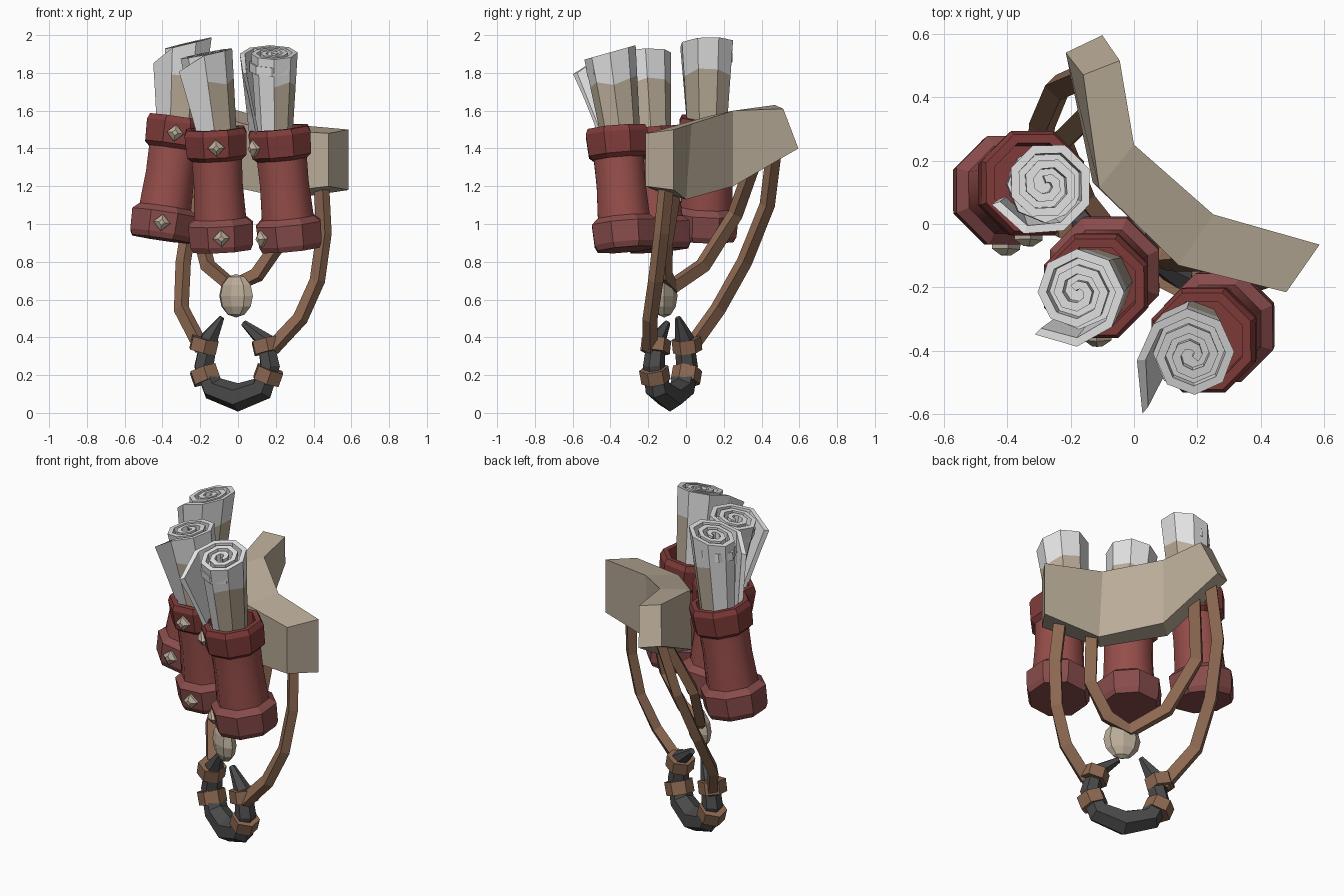
import bpy, bmesh, math
from mathutils import Vector as V

if "Cube" in bpy.data.objects:
    bpy.data.objects.remove(bpy.data.objects["Cube"])


def srgb(r, g, b):
    return tuple(((c / 255 + 0.055) / 1.055) ** 2.4 for c in (r, g, b)) + (1,)


def material(name, *rgb):
    m = bpy.data.materials.new(name)
    m.diffuse_color = srgb(*rgb)
    m.use_nodes = True
    m.node_tree.nodes["Principled BSDF"].inputs["Base Color"].default_value = m.diffuse_color
    return m


RED = material("red leather", 150, 78, 74)
DARK_RED = material("dark red trim", 128, 60, 58)
DUSTY_RED = material("dusty red trim", 136, 76, 75)
TAN = material("tan hide", 186, 172, 152)
BROWN = material("brown strap", 140, 104, 81)
BLACK = material("charcoal horn", 74, 74, 75)
PAPER = material("white paper", 226, 226, 227)


def loft(name, sections, mats, rule=None, smooth=None):
    """Skin equal-sized closed sections, cap both ends."""
    bm = bmesh.new()
    rows = [[bm.verts.new(p) for p in s] for s in sections]
    n = len(rows[0])
    for i in range(len(rows) - 1):
        for j in range(n):
            k = (j + 1) % n
            f = bm.faces.new((rows[i][j], rows[i][k], rows[i + 1][k], rows[i + 1][j]))
            f.material_index = rule(i, j) if rule else 0
    bm.faces.new(rows[0])
    bm.faces.new(rows[-1])
    bmesh.ops.recalc_face_normals(bm, faces=bm.faces[:])
    mesh = bpy.data.meshes.new(name)
    bm.to_mesh(mesh)
    bm.free()
    for m in mats:
        mesh.materials.append(m)
    ob = bpy.data.objects.new(name, mesh)
    bpy.context.collection.objects.link(ob)
    if smooth:
        bpy.ops.object.select_all(action='DESELECT')
        ob.select_set(True)
        bpy.context.view_layer.objects.active = ob
        bpy.ops.object.shade_smooth_by_angle(angle=math.radians(smooth))
    return ob


def tube(name, pts, radii, sides, mat, ref, turn=0.0):
    """Sweep an elliptical polygon; radii are (across, along ref) pairs."""
    pts = [V(p) for p in pts]
    out = []
    for i, p in enumerate(pts):
        t = (pts[min(i + 1, len(pts) - 1)] - pts[max(i - 1, 0)]).normalized()
        s = t.cross(V(ref)).normalized()
        n = s.cross(t)
        a, b = radii[i]
        angs = [turn + math.tau * k / sides for k in range(sides)]
        out.append([p + s * a * math.cos(g) + n * b * math.sin(g) for g in angs])
    return loft(name, out, [mat])


def lathe(name, p0, p1, profile, mat, sides=8, smooth=None):
    """Turn a (height, radius) profile round the axis p0-p1."""
    p0, p1 = V(p0), V(p1)
    ax = (p1 - p0).normalized()
    x = V((0, 1, 0)).cross(ax).normalized()
    y = ax.cross(x)
    secs = []
    for h, r in profile:
        secs.append([p0 + ax * h + x * r * math.cos(a) + y * r * math.sin(a)
                     for a in (math.tau * (k + 0.5) / sides for k in range(sides))])
    return loft(name, secs, [mat], smooth=smooth)


def stud(name, p0, p1, h, r, deg):
    """Diamond stud on a pouch rim."""
    p0, ax = V(p0), (V(p1) - V(p0)).normalized()
    d = V((math.cos(math.radians(deg)), math.sin(math.radians(deg)), 0))
    d = (d - ax * d.dot(ax)).normalized()
    s = ax.cross(d)
    c = p0 + ax * h + d * r
    secs = [[c + d * o + (ax * math.cos(k * math.pi / 2) + s * math.sin(k * math.pi / 2)) * w
             for k in range(4)] for o, w in ((-0.03, 0.045), (0.008, 0.045), (0.028, 0.016))]
    loft(name, secs, [TAN])


def scroll(name, b, t, rb, rt, slope, start, way, flap):
    """Rolled sheet with a spiral top and a loose outer edge."""
    b, t, n = V(b), V(t), 8
    count = int(n * 2.75) + 1

    def point(ang, r, h, drop=0.0):
        off = V((math.cos(ang), math.sin(ang), 0)) * r
        p = b.lerp(t, h) + off
        p.z += (slope[0] * off.x + slope[1] * off.y - drop) * h
        return p

    secs, angs = [], []
    for i in range(count):
        a = math.radians(start) + way * math.tau * i / n
        angs.append(a)
        squeeze = 1 - 0.3 * i / n
        deep = 1.0 if i < n + 3 else 0.2
        loose, drop = (flap, 0.06) if i == 0 else (0.06, 0.0) if i == 1 else (0, 0)
        ring = []
        for h, thick in ((0, 0), (0.35, 0), (0.68 + 0.035 * math.sin(i * 2.3), 0),
                         (1, 0), (1, 0.028), (0, 0.028)):
            h = 1 - (1 - h) * deep
            r = (rb + (rt - rb) * h) * squeeze * (1 + loose * h)
            ring.append(point(a, max(r - thick, 0.004), h, drop))
        secs.append(ring)

    def stain(i, j):
        mid = (angs[i] + angs[min(i + 1, count - 1)]) / 2
        return 1 if j < 2 and i < n + 2 and math.cos(mid) > -0.2 else 0

    loft(name, secs, [PAPER, TAN], stain)
    # floor of the spiral groove
    loft(name + "_core", [[point(math.tau * k / n, rt * 0.72, h) for k in range(n)]
                          for h in (0.8, 0.9)], [PAPER])


# Pouches: bottom, top, stud angle, then scroll bottom, top, slope, start, direction, flap
POUCHES = {
    "left": ((-0.41, 0.10, 0.92), (-0.315, 0.13, 1.56), -92,
             (-0.31, 0.12, 1.45), (-0.275, 0.125, 1.955), (0.24, 0.03), 200, 1, 0.1),
    "middle": ((-0.085, -0.14, 0.86), (-0.122, -0.20, 1.52), -90,
               (-0.115, -0.18, 1.42), (-0.18, -0.215, 1.90), (0.2, 0.05), -135, 1, 0.12),
    "right": ((0.28, -0.315, 0.865), (0.215, -0.37, 1.52), -148,
              (0.185, -0.35, 1.42), (0.18, -0.415, 1.905), (0.0, 0.28), -130, -1, 0.42),
}
for side, (p0, p1, deg, sb, st, slope, start, way, flap) in POUCHES.items():
    lathe(side + "_pouch_body", p0, p1,
          [(0.02, 0.15), (0.15, 0.15), (0.35, 0.14), (0.54, 0.145)], RED, smooth=50)
    lathe(side + "_pouch_base", p0, p1,
          [(0, 0.165), (0.03, 0.18), (0.14, 0.186), (0.175, 0.145)], DUSTY_RED)
    lathe(side + "_pouch_rim", p0, p1,
          [(0.48, 0.14), (0.505, 0.17), (0.62, 0.178), (0.65, 0.165), (0.65, 0.135),
           (0.56, 0.13)], DARK_RED)
    stud(side + "_upper_stud", p0, p1, 0.56, 0.168, deg)
    stud(side + "_lower_stud", p0, p1, 0.08, 0.175, deg)
    scroll(side + "_scroll", sb, st, 0.125, 0.168, slope, start, way, flap)

# Hide belt: each section is inner top, outer top, outer bottom, inner bottom
loft("hide_belt", [
    [V(p) for p in ((-0.16, 0.47, 1.63), (-0.045, 0.515, 1.61), (-0.10, 0.595, 1.40), (-0.215, 0.54, 1.42))],
    [V(p) for p in ((-0.11, 0.115, 1.57), (0.0, 0.25, 1.60), (0.0, 0.25, 1.20), (-0.13, 0.13, 1.22))],
    [V(p) for p in ((0.14, -0.13, 1.50), (0.25, 0.03, 1.53), (0.25, 0.0, 1.13), (0.14, -0.12, 1.16))],
    [V(p) for p in ((0.48, -0.215, 1.48), (0.585, -0.065, 1.50), (0.585, -0.065, 1.18), (0.48, -0.215, 1.20))],
], [TAN])

# Open horn ring, lying in a slanted upright plane
REF = (0.5, 1, 0)


def on_plane(x, z):
    return V((x, -0.085 - 0.5 * x, z))


HORN = [(-0.085, 0.505, 0.015), (-0.15, 0.40, 0.05), (-0.18, 0.25, 0.058), (-0.13, 0.13, 0.068),
        (0, 0.082, 0.075), (0.13, 0.13, 0.068), (0.17, 0.25, 0.058), (0.145, 0.38, 0.05),
        (0.03, 0.475, 0.018)]
tube("horn_ring", [on_plane(x, z) for x, z, r in HORN], [(r, r) for x, z, r in HORN],
     6, BLACK, REF)

# Leather cuffs around the horn
for i, (x, z, dx) in enumerate([(-0.18, 0.36, 0.008), (-0.175, 0.2, -0.012),
                                (0.15, 0.355, -0.008), (0.16, 0.2, 0.012)]):
    tube("cuff_%d" % (i + 1), [on_plane(x - dx, z - 0.035), on_plane(x + dx, z + 0.035)],
         [(0.08, 0.078)] * 2, 6, BROWN, REF)

# Straps
STRAPS = {
    "left_strap": [(-0.15, 0.47, 1.42), (-0.24, 0.43, 1.10), (-0.29, 0.31, 0.80),
                   (-0.30, 0.17, 0.55), (-0.19, 0.02, 0.34)],
    "right_strap": [(0.44, -0.10, 1.24), (0.455, -0.13, 0.95), (0.42, -0.16, 0.70),
                    (0.33, -0.19, 0.50), (0.18, -0.19, 0.34)],
    "hanging_loop": [(0.25, -0.06, 1.20), (0.22, -0.11, 0.90), (0.10, -0.11, 0.73),
                     (-0.03, -0.07, 0.67), (-0.16, 0.09, 0.78), (-0.23, 0.26, 1.05),
                     (-0.12, 0.37, 1.36)],
}
for name, path in STRAPS.items():
    tube(name, path, [(0.046, 0.036)] * len(path), 4, BROWN, (0.7, 0.7, 0), math.pi / 4)

# Flattened bead hanging from the loop
bpy.ops.mesh.primitive_uv_sphere_add(segments=8, ring_count=6, radius=1,
                                     location=(-0.01, -0.115, 0.62), rotation=(0, 0, math.radians(-30)))
bead = bpy.context.object
bead.name = "bead"
bead.scale = (0.103, 0.055, 0.115)
bead.data.materials.append(TAN)
